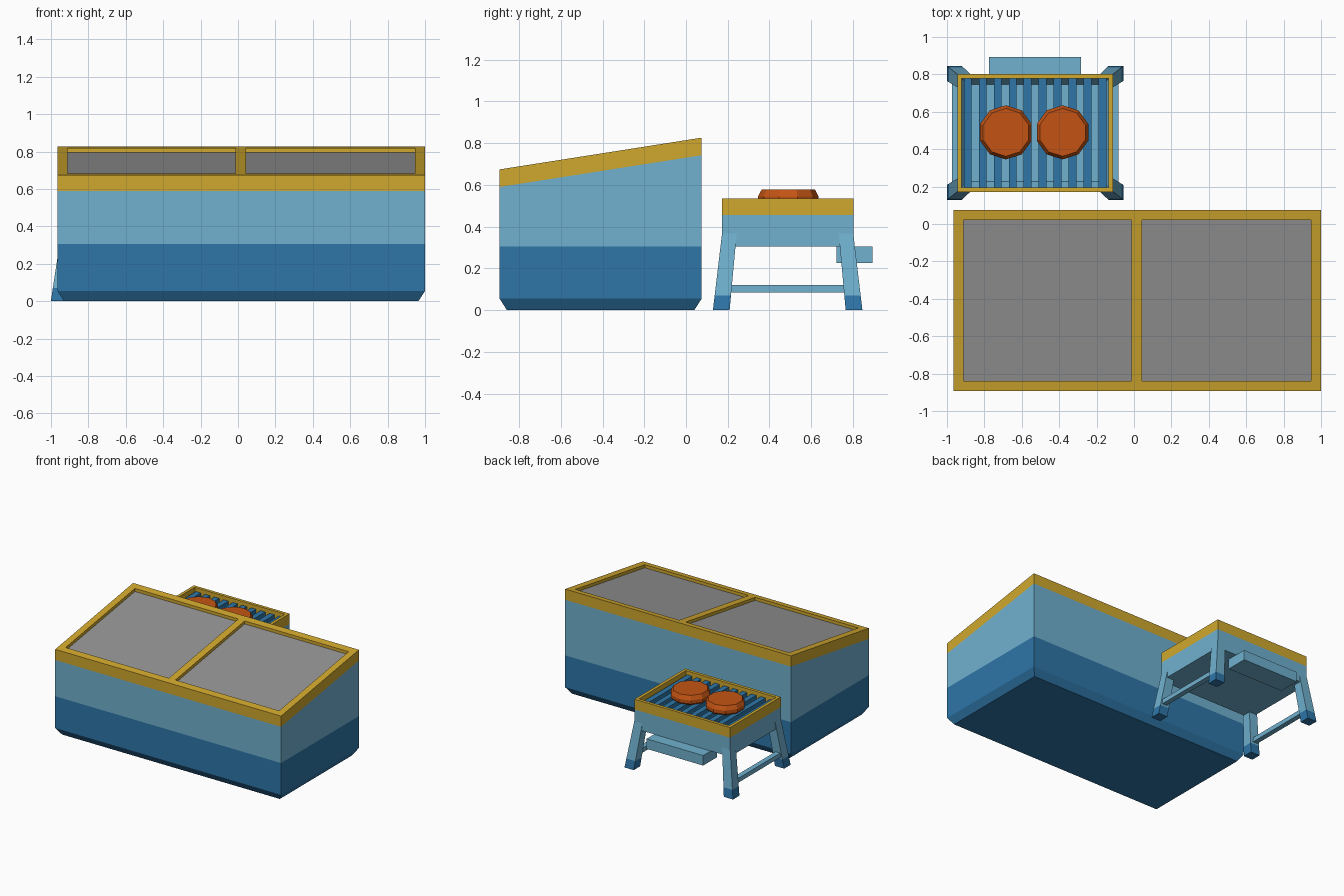
import bpy, bmesh, math

if "Cube" in bpy.data.objects:
    bpy.data.objects.remove(bpy.data.objects["Cube"])


def material(name, r, g, b):
    lin = lambda c: ((c / 255 + 0.055) / 1.055) ** 2.4 if c > 10 else c / 255 / 12.92
    m = bpy.data.materials.new(name)
    m.diffuse_color = (lin(r), lin(g), lin(b), 1)
    m.use_nodes = True
    m.node_tree.nodes["Principled BSDF"].inputs["Base Color"].default_value = m.diffuse_color
    return m


LIGHT = material("light_blue", 112, 177, 207)
BLUE = material("mid_blue", 46, 118, 168)
GOLD = material("gold", 208, 167, 46)
GREY = material("glass_grey", 148, 148, 148)
MEAT = material("burger_brown", 196, 84, 20)


def finish(name, bm, mats):
    bmesh.ops.recalc_face_normals(bm, faces=bm.faces)
    mesh = bpy.data.meshes.new(name)
    bm.to_mesh(mesh)
    bm.free()
    for m in mats:
        mesh.materials.append(m)
    ob = bpy.data.objects.new(name, mesh)
    bpy.context.collection.objects.link(ob)
    return ob


def loft(name, rings, mats, bands=None):
    """Stack of rectangles (x0, x1, y0, y1, z); z may be a function of y. bands = material per level."""
    bm = bmesh.new()
    bands = bands or [0] * (len(rings) - 1)
    loops = []
    for x0, x1, y0, y1, z in rings:
        zf = z if callable(z) else (lambda y, z=z: z)
        loops.append([bm.verts.new((x, y, zf(y))) for x, y in
                      ((x0, y0), (x1, y0), (x1, y1), (x0, y1))])
    for a, b, k in zip(loops, loops[1:], bands):
        for i in range(4):
            j = (i + 1) % 4
            bm.faces.new((a[i], a[j], b[j], b[i])).material_index = k
    bm.faces.new(loops[0]).material_index = bands[0]
    bm.faces.new(loops[-1]).material_index = bands[-1]
    return finish(name, bm, mats)


def box(name, x0, x1, y0, y1, z0, z1, mat):
    return loft(name, [(x0, x1, y0, y1, z0), (x0, x1, y0, y1, z1)], [mat])


# --- Chest freezer with sloping top ---
X0, X1, Y0, Y1 = -0.965, 1.0, -0.893, 0.075


def slope(z):
    return lambda y: z + 0.157 * (y - Y0)


c = 0.035
loft("freezer_body", [(X0 + c, X1 - c, Y0 + c, Y1 - c, 0), (X0, X1, Y0, Y1, 0.055),
                      (X0, X1, Y0, Y1, 0.305), (X0, X1, Y0, Y1, slope(0.59))],
     [BLUE, LIGHT], [0, 0, 1])

# Gold lid frame
t = 0.053
LOW, TOP = slope(0.59), slope(0.674)
for name, a, b, d, e in (("lid_left_rail", X0, X0 + t, Y0, Y1),
                         ("lid_right_rail", X1 - t, X1, Y0, Y1),
                         ("lid_front_rail", X0 + t, X1 - t, Y0, Y0 + t),
                         ("lid_back_rail", X0 + t, X1 - t, Y1 - t, Y1),
                         ("lid_middle_rail", -0.013, 0.043, Y0 + t, Y1 - t)):
    box(name, a, b, d, e, LOW, TOP, GOLD)
# Recessed panes
for name, a, b in (("left_pane", X0 + t, -0.013), ("right_pane", 0.043, X1 - t)):
    box(name, a, b, Y0 + t, Y1 - t, LOW, slope(0.65), GREY)

# --- Grill on legs ---
GX0, GX1, GY0, GY1 = -0.945, -0.112, 0.172, 0.802
CX, CY = (GX0 + GX1) / 2, (GY0 + GY1) / 2


def inset(d, z):
    return (GX0 + d, GX1 - d, GY0 + d, GY1 - d, z)


# Body with tapered basin
loft("grill_body", [inset(0, 0.305), inset(0, 0.455), inset(0.024, 0.455), inset(0.055, 0.40)], [LIGHT])

# Gold rim
r = 0.024
box("rim_left", GX0, GX0 + r, GY0, GY1, 0.455, 0.535, GOLD)
box("rim_right", GX1 - r, GX1, GY0, GY1, 0.455, 0.535, GOLD)
box("rim_front", GX0 + r, GX1 - r, GY0, GY0 + r, 0.455, 0.535, GOLD)
box("rim_back", GX0 + r, GX1 - r, GY1 - r, GY1, 0.455, 0.535, GOLD)

# Grate bars
for i in range(10):
    x = CX + (i - 4.5) * 0.08
    box("grate_bar", x - 0.021, x + 0.021, GY0 + r, GY1 - r, 0.465, 0.505, BLUE)

# Splayed legs with dark feet
for sx in (-1, 1):
    for sy in (-1, 1):
        rings = []
        for z in (0, 0.07, 0.37):
            k = z / 0.37
            xo, yo = 0.472 - 0.056 * k, 0.358 - 0.044 * k
            w = 0.08 - 0.01 * k
            xs = sorted((CX + sx * xo, CX + sx * (xo - w)))
            ys = sorted((CY + sy * yo, CY + sy * (yo - w)))
            rings.append((*xs, *ys, z))
        loft("grill_leg", rings, [BLUE, LIGHT], [0, 1])
    # Side stretcher
    x = CX + sx * 0.425
    box("side_stretcher", x - 0.02, x + 0.02, GY0 + 0.02, GY1 - 0.02, 0.085, 0.12, LIGHT)

# Grease tray at the back
box("grease_tray", -0.775, -0.283, 0.72, 0.893, 0.225, 0.304, LIGHT)

# Burger patties, ten-sided
for x in (-0.685, -0.382):
    bm = bmesh.new()
    loops = []
    for rad, z in ((0.13, 0.503), (0.145, 0.518), (0.145, 0.545), (0.128, 0.577)):
        loops.append([bm.verts.new((x + rad * math.sin(i * math.tau / 10),
                                    CY + 0.003 + rad * math.cos(i * math.tau / 10), z))
                      for i in range(10)])
    for a, b in zip(loops, loops[1:]):
        for i in range(10):
            j = (i + 1) % 10
            bm.faces.new((a[i], a[j], b[j], b[i]))
    bm.faces.new(loops[0])
    bm.faces.new(loops[-1])
    finish("burger_patty", bm, [MEAT])
